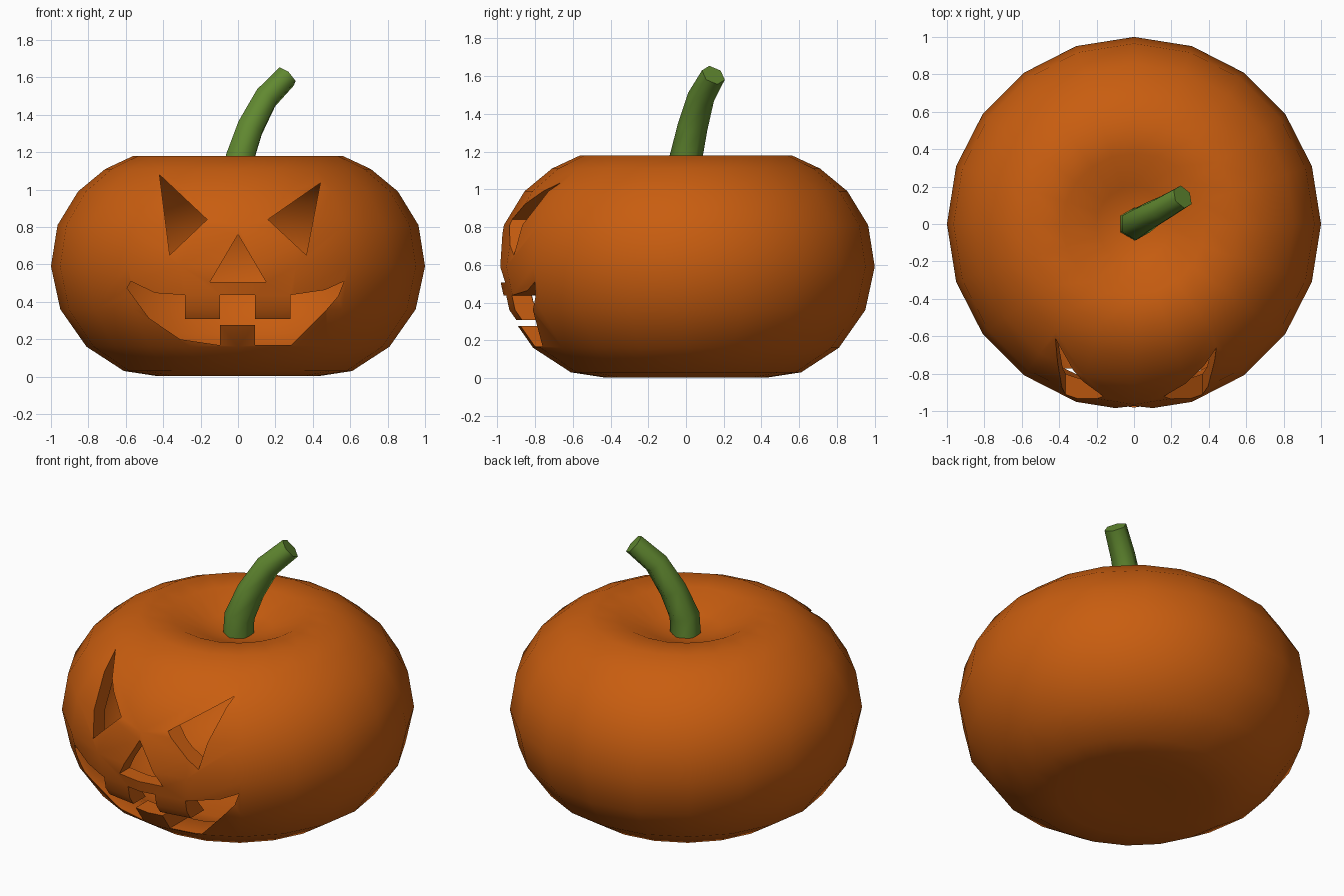
import bpy, bmesh, math
from mathutils import Vector

if "Cube" in bpy.data.objects:
    bpy.data.objects.remove(bpy.data.objects["Cube"])


def material(name, rgb):
    m = bpy.data.materials.new(name)
    m.diffuse_color = (*rgb, 1)
    m.use_nodes = True
    m.node_tree.nodes["Principled BSDF"].inputs["Base Color"].default_value = m.diffuse_color
    return m


def make(name, bm, mat=None):
    bmesh.ops.recalc_face_normals(bm, faces=bm.faces)
    me = bpy.data.meshes.new(name)
    bm.to_mesh(me)
    bm.free()
    ob = bpy.data.objects.new(name, me)
    bpy.context.collection.objects.link(ob)
    if mat:
        me.materials.append(mat)
    return ob


def activate(ob):
    bpy.ops.object.select_all(action='DESELECT')
    ob.select_set(True)
    bpy.context.view_layer.objects.active = ob


def bridge(bm, rings):
    for a, b in zip(rings, rings[1:]):
        n = len(a)
        for i in range(n):
            j = (i + 1) % n
            bm.faces.new((a[i], a[j], b[j], b[i]))


orange = material("pumpkin orange", (0.58, 0.11, 0.005))
green = material("stem green", (0.12, 0.25, 0.03))

# Pumpkin body: 20-sided lathe with a dimple on top
SEG = 20
profile = [(0.22, 0.01), (0.44, 0.004), (0.61, 0.03), (0.81, 0.16), (0.95, 0.36),
           (1.0, 0.59), (0.965, 0.81), (0.855, 0.99), (0.71, 1.11), (0.56, 1.18),
           (0.38, 1.175), (0.2, 1.09)]
bm = bmesh.new()
rings = [[bm.verts.new((r * math.cos(2 * math.pi * i / SEG),
                        r * math.sin(2 * math.pi * i / SEG), z)) for i in range(SEG)]
         for r, z in profile]
bridge(bm, rings)
for ring, z in ((rings[0], 0.015), (rings[-1], 1.045)):
    pole = bm.verts.new((0, 0, z))
    for i in range(SEG):
        bm.faces.new((ring[i], ring[(i + 1) % SEG], pole))
pumpkin = make("pumpkin", bm, orange)

# Hollow shell
activate(pumpkin)
shell = pumpkin.modifiers.new("shell", 'SOLIDIFY')
shell.thickness = 0.1
shell.offset = -1
bpy.ops.object.modifier_apply(modifier=shell.name)

# Carved face: outlines in x, z pushed through the front wall
carvings = {
    "left_eye": [(-0.42, 1.08), (-0.165, 0.84), (-0.365, 0.65)],
    "right_eye": [(0.44, 1.035), (0.365, 0.65), (0.16, 0.84)],
    "nose": [(0, 0.76), (0.15, 0.505), (-0.15, 0.505)],
    "mouth": [(-0.593, 0.473), (-0.572, 0.51), (-0.444, 0.447), (-0.283, 0.436),
              (-0.283, 0.307), (-0.096, 0.307), (-0.096, 0.436), (0.09, 0.436),
              (0.09, 0.307), (0.28, 0.307), (0.28, 0.436), (0.465, 0.463),
              (0.567, 0.51), (0.535, 0.43), (0.47, 0.355), (0.283, 0.168),
              (0.09, 0.168), (0.09, 0.275), (-0.096, 0.275), (-0.096, 0.168),
              (-0.31, 0.2), (-0.476, 0.313)],
}
for name, outline in carvings.items():
    bm = bmesh.new()
    front, back = ([bm.verts.new((x, y, z)) for x, z in outline] for y in (-1.3, -0.3))
    bridge(bm, [front, back])
    bm.faces.new(front)
    bm.faces.new(back)
    cutter = make(name + "_cutter", bm)
    cutter.hide_render = True
    activate(pumpkin)
    cut = pumpkin.modifiers.new(name, 'BOOLEAN')
    cut.operation = 'DIFFERENCE'
    cut.solver = 'EXACT'
    cut.object = cutter
    bpy.ops.object.modifier_apply(modifier=cut.name)
    bpy.data.objects.remove(cutter)
activate(pumpkin)
bpy.ops.object.shade_smooth_by_angle(angle=math.radians(40))

# Stem: six-sided tube leaning to the right and back
path = [Vector(p) for p in ((0, 0, 1.0), (0.01, 0.0, 1.17), (0.065, 0.035, 1.33),
                            (0.15, 0.08, 1.49), (0.26, 0.145, 1.605))]
radii = [0.088, 0.087, 0.08, 0.072, 0.066]
bm = bmesh.new()
rings = []
for k, (p, r) in enumerate(zip(path, radii)):
    tangent = path[min(k + 1, 4)] - path[max(k - 1, 0)]
    turn = Vector((0, 0, 1)).rotation_difference(tangent)
    angles = [math.radians(30 + 60 * i) for i in range(6)]
    rings.append([bm.verts.new(p + turn @ Vector((r * math.cos(a), r * math.sin(a), 0)))
                  for a in angles])
bridge(bm, rings)
bm.faces.new(rings[0])
bm.faces.new(rings[-1])
stem = make("stem", bm, green)
activate(stem)
bpy.ops.object.shade_smooth_by_angle(angle=math.radians(65))
